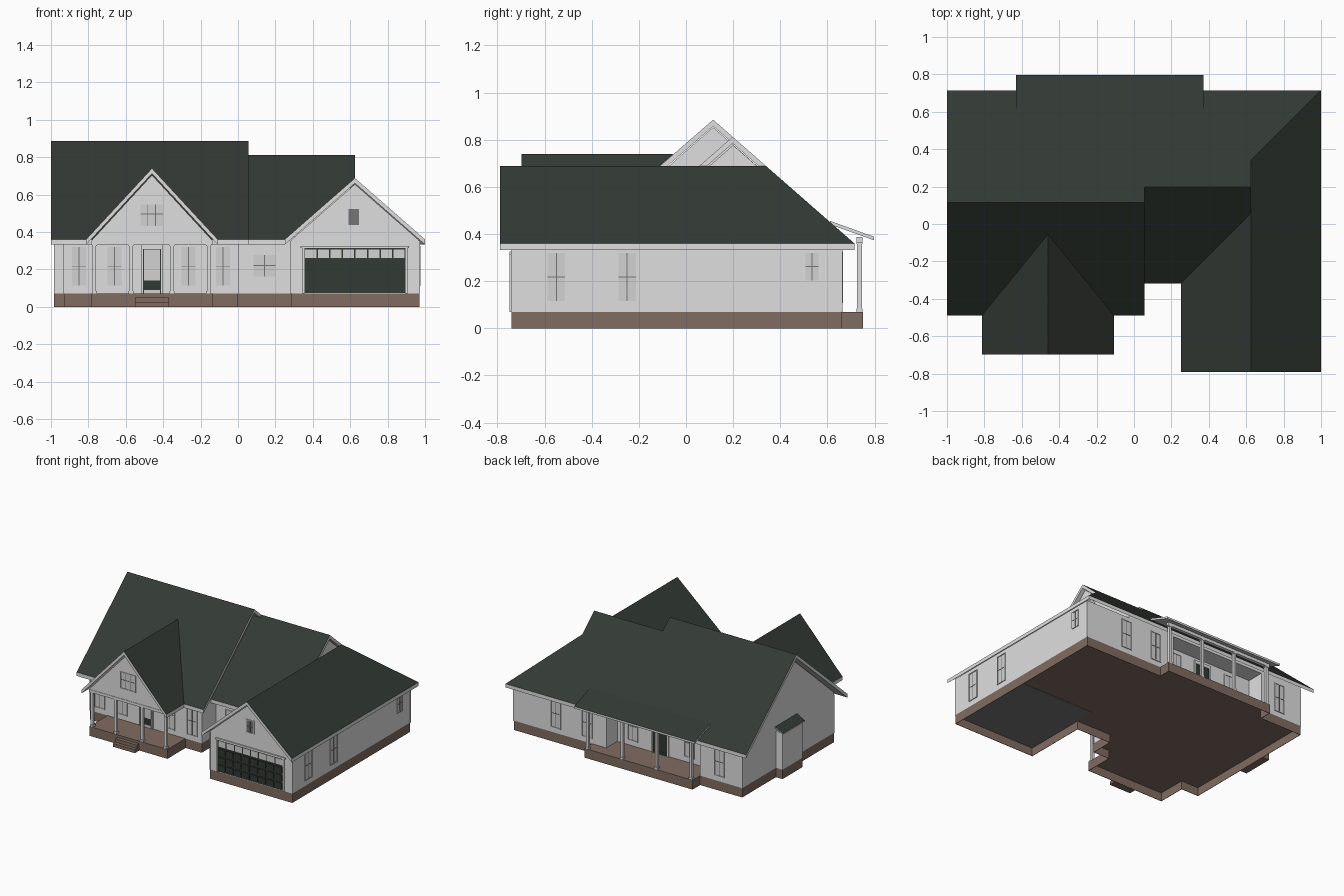
import bpy
import bmesh

cube = bpy.data.objects.get("Cube")
if cube:
    bpy.data.objects.remove(cube, do_unlink=True)


def material(name, r, g, b):
    m = bpy.data.materials.new(name)
    m.use_nodes = True
    m.diffuse_color = (r, g, b, 1)
    bsdf = next(n for n in m.node_tree.nodes if n.type == 'BSDF_PRINCIPLED')
    bsdf.inputs["Base Color"].default_value = (r, g, b, 1)
    bsdf.inputs["Roughness"].default_value = 0.9
    return m


WHITE = material("white_siding", 0.74, 0.74, 0.74)
GREEN = material("dark_green", 0.032, 0.041, 0.034)
BROWN = material("brown_masonry", 0.22, 0.15, 0.122)
PANE = material("pale_pane", 0.65, 0.65, 0.65)
GREY = material("dark_grey", 0.18, 0.18, 0.18)


def build(name, solids, mats, rule=None, open_ends=False):
    """Each solid is (ring, opposite ring, material index)."""
    bm = bmesh.new()
    for low, high, index in solids:
        a = [bm.verts.new(p) for p in low]
        b = [bm.verts.new(p) for p in high]
        faces = [bm.faces.new(a[::-1]), bm.faces.new(b)]
        for i in range(len(a)):
            j = (i + 1) % len(a)
            faces.append(bm.faces.new((a[i], a[j], b[j], b[i])))
        for f in faces:
            f.material_index = index
    bmesh.ops.recalc_face_normals(bm, faces=bm.faces)
    bm.normal_update()
    if rule:
        for f in bm.faces:
            f.material_index = rule(f.normal)
    if open_ends:
        caps = [f for f in bm.faces if abs(f.normal.z) > 0.5]
        bmesh.ops.delete(bm, geom=caps, context='FACES')
    mesh = bpy.data.meshes.new(name)
    bm.to_mesh(mesh)
    bm.free()
    for m in mats:
        mesh.materials.append(m)
    ob = bpy.data.objects.new(name, mesh)
    bpy.context.collection.objects.link(ob)
    return ob


def plan(points, z0, z1, index=0):
    return ([(x, y, z0) for x, y in points], [(x, y, z1) for x, y in points], index)


def box(x0, x1, y0, y1, z0, z1, index=0):
    return plan([(x0, y0), (x1, y0), (x1, y1), (x0, y1)], z0, z1, index)


def roof(name, points, height, thick=0.028):
    """Sloped slab: dark top, white fascia and soffit."""
    top = [(x, y, height(x, y)) for x, y in points]
    low = [(x, y, z - thick) for x, y, z in top]
    build(name, [(low, top, 0)], [WHITE, GREEN], lambda n: int(n.z > 0.3))


def on_wall(side, wall, u0, u1, z0, z1, depth, index=0):
    """Plate standing proud of a wall that faces the given side."""
    out = wall + (depth if side in ("right", "back") else -depth)
    lo, hi = min(wall, out), max(wall, out)
    if side in ("front", "back"):
        return box(u0, u1, lo, hi, z0, z1, index)
    return box(lo, hi, u0, u1, z0, z1, index)


def window(name, side, wall, u, width, z0, z1, pane=PANE, cols=2, split=0.5):
    h, t = width / 2, 0.006
    p = lambda *a: on_wall(side, wall, *a)
    parts = [p(u - h, u + h, z0, z1, 0.002, 1)]
    for s in (-1, 1):
        c = u + s * h
        parts.append(p(c - t / 2, c + t / 2, z0, z1, 0.006, 0))
    for z in (z0, z1):
        parts.append(p(u - h - t / 2, u + h + t / 2, z - t / 2, z + t / 2, 0.006, 0))
    for i in range(1, cols):
        c = u - h + width * i / cols
        parts.append(p(c - 0.002, c + 0.002, z0, z1, 0.004, 2))
    zm = z0 + (z1 - z0) * split
    parts.append(p(u - h, u + h, zm - 0.002, zm + 0.002, 0.004, 2))
    build(name, parts, [WHITE, pane, GREY])


# Hollow foundation, floors and front steps
FLOOR, UNDER, EAVE, PITCH = 0.07, 0.063, 0.36, 0.875
footprint = [(-.93, -.43), (-.785, -.43), (-.785, -.645), (-.135, -.645), (-.135, -.43),
             (0, -.43), (0, -.26), (.285, -.26), (.285, -.74), (.97, -.74), (.97, .66),
             (.32, .66), (.32, .75), (-.58, .75), (-.58, .66), (-.93, .66)]
skirt = build("foundation_skirt", [plan(footprint, 0, UNDER)], [BROWN], open_ends=True)
shell = skirt.modifiers.new("thickness", 'SOLIDIFY')
shell.thickness = 0.004
shell.offset = -1
build("house_floor", [plan(footprint, UNDER, FLOOR)], [BROWN])
build("garage_floor", [box(.29, .965, -.735, -.1, UNDER - .003, UNDER)], [GREY])
build("side_bay_foundation", [box(-.985, -.93, .02, .26, 0, FLOOR)], [BROWN])
build("front_steps", [box(-.55, -.37, -.672, -.645, 0, .05),
                      box(-.55, -.37, -.698, -.672, 0, .025)], [BROWN])

# Walls with the recessed back porch
RECESS = .53
build("lower_walls", [plan(
    [(-.93, -.43), (0, -.43), (0, -.26), (.285, -.26), (.285, -.74), (.97, -.74), (.97, .66),
     (.2, .66), (.2, RECESS), (-.58, RECESS), (-.58, .66), (-.93, .66)], FLOOR, .355)], [WHITE])


def gable(name, axis, lo, hi, left, right, eave, apex, base=.355):
    mid = (left + right) / 2
    shape = [(left, base), (right, base), (right, eave), (mid, apex), (left, eave)]
    place = (lambda u, z, d: (d, u, z)) if axis == "x" else (lambda u, z, d: (u, d, z))
    build(name, [([place(u, z, lo) for u, z in shape],
                  [place(u, z, hi) for u, z in shape], 0)], [WHITE])


gable("main_gable", "x", -.93, 0, -.43, .66, .375, .853)
gable("middle_gable", "x", 0, .6, -.26, .66, .375, .777)
gable("garage_gable", "y", -.74, .3, .285, .965, .358, .655)
gable("porch_gable", "y", -.645, -.3, -.785, -.135, .352, .704, .335)

# Roofs
roof("main_front_roof", [(-1, -.488), (.055, -.488), (.055, .115), (-1, .115)],
     lambda x, y: EAVE + .8706 * (y + .488))
roof("back_roof", [(-1, .115), (.055, .115), (.055, .198), (.625, .198), (.625, .34),
                   (1, .715), (-1, .715)], lambda x, y: EAVE + PITCH * (.715 - y))
roof("middle_front_roof", [(0, -.319), (.25, -.319), (.625, .056), (.625, .198), (0, .198)],
     lambda x, y: EAVE + PITCH * (y + .319))
roof("garage_left_roof", [(.25, -.79), (.625, -.79), (.625, .056), (.25, -.319)],
     lambda x, y: EAVE + PITCH * (x - .25))
roof("garage_right_roof", [(.625, -.79), (1, -.79), (1, .715), (.625, .34)],
     lambda x, y: EAVE + PITCH * (1 - x))
for s, side in ((-1, "right"), (1, "left")):
    e = -.46 + s * .352
    roof("porch_roof_" + side, [(e, -.698), (-.46, -.698), (-.46, -.055), (e, -.488)],
         lambda x, y: .74 - 1.08 * abs(x + .46))
roof("back_porch_roof", [(-.63, .61), (.372, .61), (.372, .797), (-.63, .797)],
     lambda x, y: .456 - .36 * (y - .61), .015)

# Side bay with its own small roof
build("side_bay", [box(-.985, -.93, .02, .26, FLOOR, .345)], [WHITE])
roof("side_bay_roof", [(-.995, .01), (-.925, .01), (-.925, .27), (-.995, .27)],
     lambda x, y: .35 + .5 * (x + .995), .01)

# Porch columns and beams
def columns(name, xs, y, top):
    parts = []
    for x in xs:
        for r, z0, z1 in ((.01, FLOOR, top), (.013, FLOOR, .085), (.013, top - .012, top)):
            parts.append(box(x - r, x + r, y - r, y + r, z0, z1))
    build(name, parts, [WHITE])


columns("front_porch_columns", (-.768, -.572, -.353, -.157), -.63, .336)
columns("back_porch_columns", (.3, .013, -.273, -.56), .736, .37)
build("back_porch_beam", [box(-.58, .32, .724, .748, .365, .388)], [WHITE])
build("front_porch_beam", [box(-.785, -.135, -.648, -.615, .33, .35)], [WHITE])

# Windows
for i, x in enumerate((-.85, -.66, -.265, -.08)):
    window(f"front_window_{i + 1}", "front", -.43, x, .08, .11, .323)
window("middle_window", "front", -.26, .142, .124, .16, .28)
window("porch_gable_window", "front", -.645, -.462, .126, .43, .55, cols=3, split=.55)
window("garage_gable_window", "front", -.74, .62, .062, .433, .527, GREY)
for i, y in enumerate((-.55, -.25)):
    window(f"side_window_{i + 1}", "right", .97, y, .08, .113, .323)
window("small_side_window", "right", .97, .535, .06, .2, .323)
for i, x in enumerate((.62, .36, -.74)):
    window(f"back_window_{i + 1}", "back", .66, x, .08, .11, .323)
for i, x in enumerate((.07, -.4)):
    window(f"recess_window_{i + 1}", "back", RECESS, x, .08, .11, .323)

# Front and back doors
def door(name, side, wall, u, half, glass):
    p = lambda *a: on_wall(side, wall, *a)
    parts = [p(u - half, u + half, FLOOR, .31, .003, 2),
             p(u - half + .004, u + half - .004, .14, .306, .005, glass),
             p(u - half + .004, u + half - .004, FLOOR, .09, .005, glass),
             p(u - half - .01, u + half + .01, .31, .335, .009, 0)]
    for s in (-1, 1):
        c = u + s * (half + .005)
        parts.append(p(c - .005, c + .005, FLOOR, .31, .009, 0))
    build(name, parts, [WHITE, PANE, GREEN])


door("front_door", "front", -.43, -.46, .047, 1)
door("back_door", "back", RECESS, -.16, .06, 2)

# Garage door with raised panels and a row of lights
parts = [on_wall("front", -.74, .355, .895, FLOOR + .003, .313, .002, 1)]
step = .54 / 8
for col in range(8):
    x = .355 + col * step
    for row in range(3):
        z = .076 + row * .06
        parts.append(on_wall("front", -.74, x + .007, x + step - .007, z + .006, z + .052, .009, 1))
    parts.append(on_wall("front", -.74, x + .004, x + step - .004, .262, .306, .004, 2))
for x in (.345, .895):
    parts.append(on_wall("front", -.74, x, x + .01, FLOOR, .313, .009, 0))
parts.append(on_wall("front", -.74, .335, .915, .313, .325, .009, 0))
build("garage_door", parts, [WHITE, GREEN, PANE])

# Corner boards
boards = []
for x, y in ((-.93, -.43), (0, -.43), (.285, -.74), (.97, -.74), (.97, .66), (-.93, .66)):
    boards.append(box(x - .003, x + .003, y - .003, y + .003, FLOOR, .355))
build("corner_boards", boards, [WHITE])
